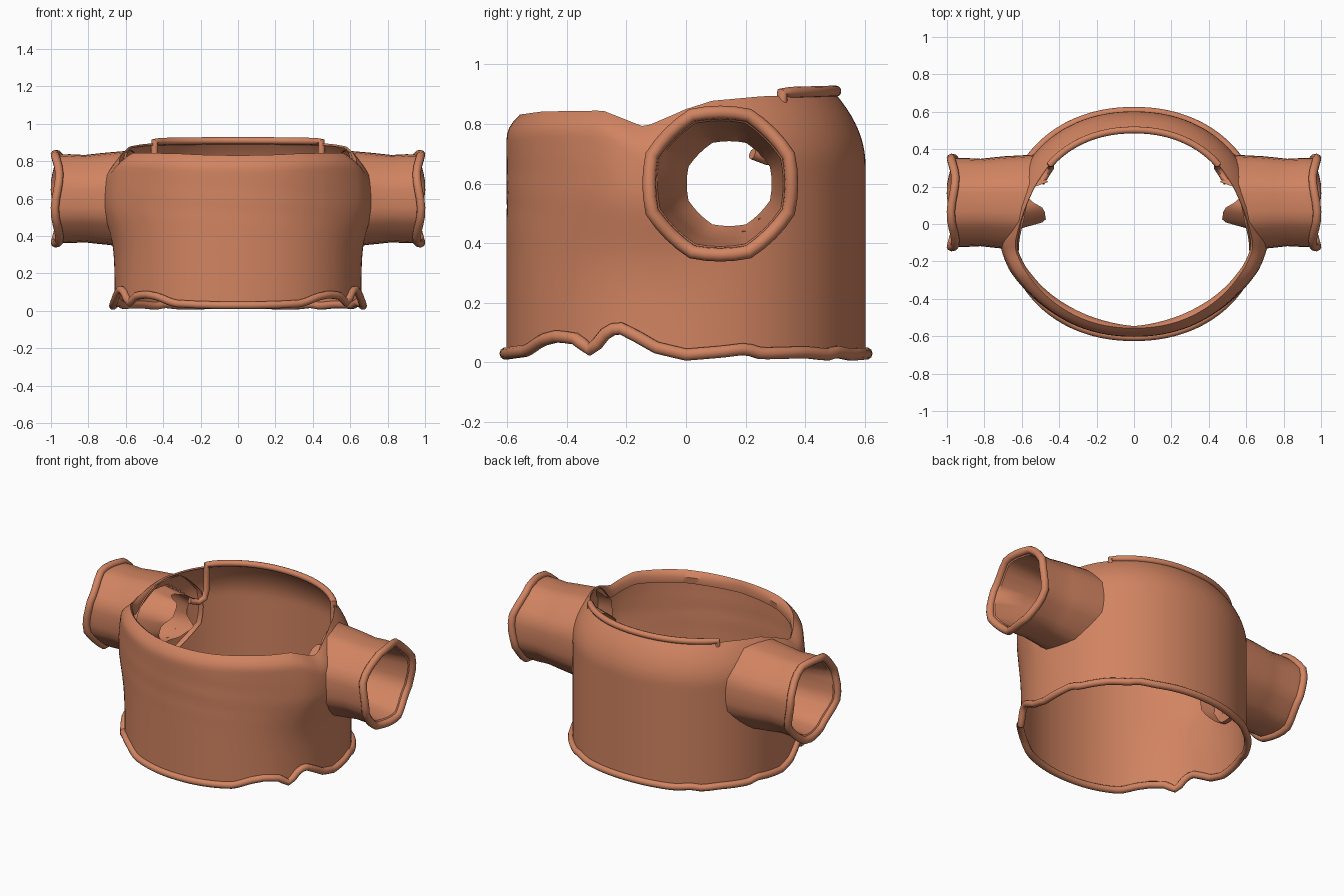
import bpy, bmesh
from math import sin, cos, pi, exp, hypot, radians

if "Cube" in bpy.data.objects:
    bpy.data.objects.remove(bpy.data.objects["Cube"])

mat = bpy.data.materials.new("terracotta_cloth")
mat.diffuse_color = (0.64, 0.23, 0.12, 1)
mat.use_nodes = True
mat.node_tree.nodes["Principled BSDF"].inputs["Base Color"].default_value = mat.diffuse_color


def lerp(x, pts):
    if x <= pts[0][0]:
        return pts[0][1]
    for (a, u), (b, v) in zip(pts, pts[1:]):
        if x <= b:
            return u + (v - u) * (x - a) / (b - a)
    return pts[-1][1]


def finish(ob):
    ob.data.materials.clear()
    ob.data.materials.append(mat)
    bpy.ops.object.select_all(action='DESELECT')
    ob.select_set(True)
    bpy.context.view_layer.objects.active = ob
    bpy.ops.object.shade_smooth_by_angle(angle=radians(40))


def loft(name, rings, hole=None):
    bm = bmesh.new()
    vs = [[bm.verts.new(p) for p in r] for r in rings]
    for a, b in zip(vs, vs[1:]):
        for i in range(len(a)):
            j = (i + 1) % len(a)
            f = bm.faces.new((a[i], a[j], b[j], b[i]))
            if hole and hole(f.calc_center_median()):
                bm.faces.remove(f)
    bmesh.ops.delete(bm, geom=[v for v in bm.verts if not v.link_faces], context='VERTS')
    bmesh.ops.recalc_face_normals(bm, faces=bm.faces)
    me = bpy.data.meshes.new(name)
    bm.to_mesh(me)
    bm.free()
    ob = bpy.data.objects.new(name, me)
    bpy.context.collection.objects.link(ob)
    finish(ob)


def tube(name, pts, radius, closed=True):
    cu = bpy.data.curves.new(name, 'CURVE')
    cu.dimensions = '3D'
    cu.bevel_depth = radius
    cu.bevel_resolution = 3
    cu.use_fill_caps = True
    sp = cu.splines.new('POLY')
    sp.points.add(len(pts) - 1)
    for p, c in zip(sp.points, pts):
        p.co = (*c, 1)
    sp.use_cyclic_u = closed
    ob = bpy.data.objects.new(name, cu)
    bpy.context.collection.objects.link(ob)
    bpy.ops.object.select_all(action='DESELECT')
    ob.select_set(True)
    bpy.context.view_layer.objects.active = ob
    bpy.ops.object.convert(target='MESH')
    finish(bpy.context.object)


# Body outline and its edges, all as functions of depth y
TOP = [(-.6, .832), (-.52, .842), (-.3, .845), (-.15, .79), (0, .85), (.1, .878), (.3, .893), (.6, .9)]
BOT = [(-.6, .03), (-.53, .04), (-.48, .075), (-.43, .088), (-.37, .08), (-.31, .035), (-.285, .085),
       (-.25, .11), (-.22, .116), (-.16, .085), (-.1, .05), (0, .026), (.12, .036), (.2, .046),
       (.25, .03), (.4, .034), (.47, .026), (.5, .036), (.55, .026), (.6, .03)]
INSET = [(-.6, .075), (-.15, .07), (.1, .12), (.3, .15), (.6, .165)]
START = [(-.25, .9), (.1, .77), (.4, .73)]
BULGE = [(-.5, .15), (-.25, .9), (-.1, 1), (.18, 0)]
N = 128


def base(t, n=2.12):
    c, s = cos(t), sin(t)
    p = lambda v: abs(v) ** (2 / n) * (1 if v >= 0 else -1)
    return .66 * p(c), .602 * p(s)


def body_point(t, s):
    x, y = base(t)
    zb, zt = lerp(y, BOT), lerp(y, TOP)
    z = zb + (zt - zb) * s
    st = lerp(y, START)
    k = 1 - lerp(y, INSET) * (max(0, s - st) / (1 - st)) ** 2
    spread = .19 if z < .58 else .3
    bulge = 1 + .1 * exp(-((z - .58) / spread) ** 2) * lerp(y, BULGE)
    fold = 1 + .0015 * sin(45 * z + 3 * x) * exp(-((z - .58) / .12) ** 2) * lerp(y, [(-.3, 1), (0, 0)])
    return x * k * bulge, y * k * fold, z


angles = [2 * pi * i / N for i in range(N)]
rings = [[body_point(t, s / 36) for t in angles] for s in range(37)]
# folded lip inside the front neckline, fading out towards the back
rim = rings[-1]
for amt, dz in ((.4, -.008), (1, -.035), (.8, -.075)):
    ring = []
    for x, y, z in rim:
        front = lerp(y, [(-.1, 1), (.1, 0)])
        sc = 1 - amt * (.004 + front * (.016 + .03 * sin(min(1, abs(x) / .6) * pi)))
        ring.append((x * sc, y * sc, z + dz * (.15 + .85 * front)))
    rings.append(ring)
SY, SZ = .115, .6
loft("body", rings, lambda c: abs(c.x) > .3 and hypot(c.y - SY, c.z - SZ) < .19)

# Rolled bottom hem
tube("bottom_hem", [(x * 1.012, y * 1.005, z) for x, y, z in rings[0]], .021)


# Sleeves: tapered lining with ragged inner end, outer skin running to the body
def wall_x(y):
    return .66 * max(0, 1 - (abs(y) / .602) ** 2.12) ** (1 / 2.12)


M = 32
RAG = [(0, .56), (35, .53), (55, .45), (75, .57), (95, .57), (115, .48), (150, .47),
       (175, .54), (215, .57), (270, .58), (300, .54), (325, .49), (345, .56), (360, .56)]


def octo(a, r):
    # slightly faceted circle, eight soft corners
    d = (a + pi / 8) % (pi / 4) - pi / 8
    return r * (1 + .5 * (cos(pi / 8) / cos(d) - .96))


for side, tag in ((1, "left"), (-1, "right")):
    ring_set = []
    lip = lambda a: .975 + .012 * sin(4 * a + .6)
    # (x rule, radius, centre offset in y)
    for xf, r, dy in ((lambda a: lerp(a * 180 / pi, RAG), .145, .03),
                      (lambda a: .62, .168, .02),
                      (lambda a: .78, .192, .01),
                      (lambda a: lip(a) - .02, .215, 0),
                      (lip, .24, 0),
                      (lambda a: .9, .242, 0),
                      (lambda a: .82, .238, 0),
                      (lambda a: .75, .246, 0),
                      (lambda a: .69, .252, 0),
                      (None, .262, 0)):
        ring = []
        for i in range(M):
            a = 2 * pi * i / M
            rr = octo(a, r)
            y, z = SY + dy + rr * cos(a), SZ + rr * sin(a)
            x = xf(a) if xf else wall_x(y) - .03 - .05 * max(0, sin(a)) ** 3
            ring.append((side * x, y, z))
        ring_set.append(ring)
    loft(tag + "_sleeve", ring_set)
    hem = []
    for i in range(M):
        a = 2 * pi * i / M
        r = octo(a, .243)
        hem.append((side * (lip(a) - .008), SY + r * cos(a), SZ + r * sin(a)))
    tube(tag + "_sleeve_hem", hem, .023)

# Back collar roll with ends hanging down inside
arc = []
for i in range(25):
    t = radians(38 + 104 * i / 24)
    x, y, z = body_point(t, 1)
    arc.append((x, y, z + .01))
ex, ey, ez = arc[0]
tail = [(ex + .05, ey - .1, .7), (ex + .02, ey - .05, .68), (ex, ey - .02, .7), (ex, ey, .75), (ex, ey, .87)]
tube("back_collar", tail + arc + [(-x, y, z) for x, y, z in reversed(tail)], .019, False)
